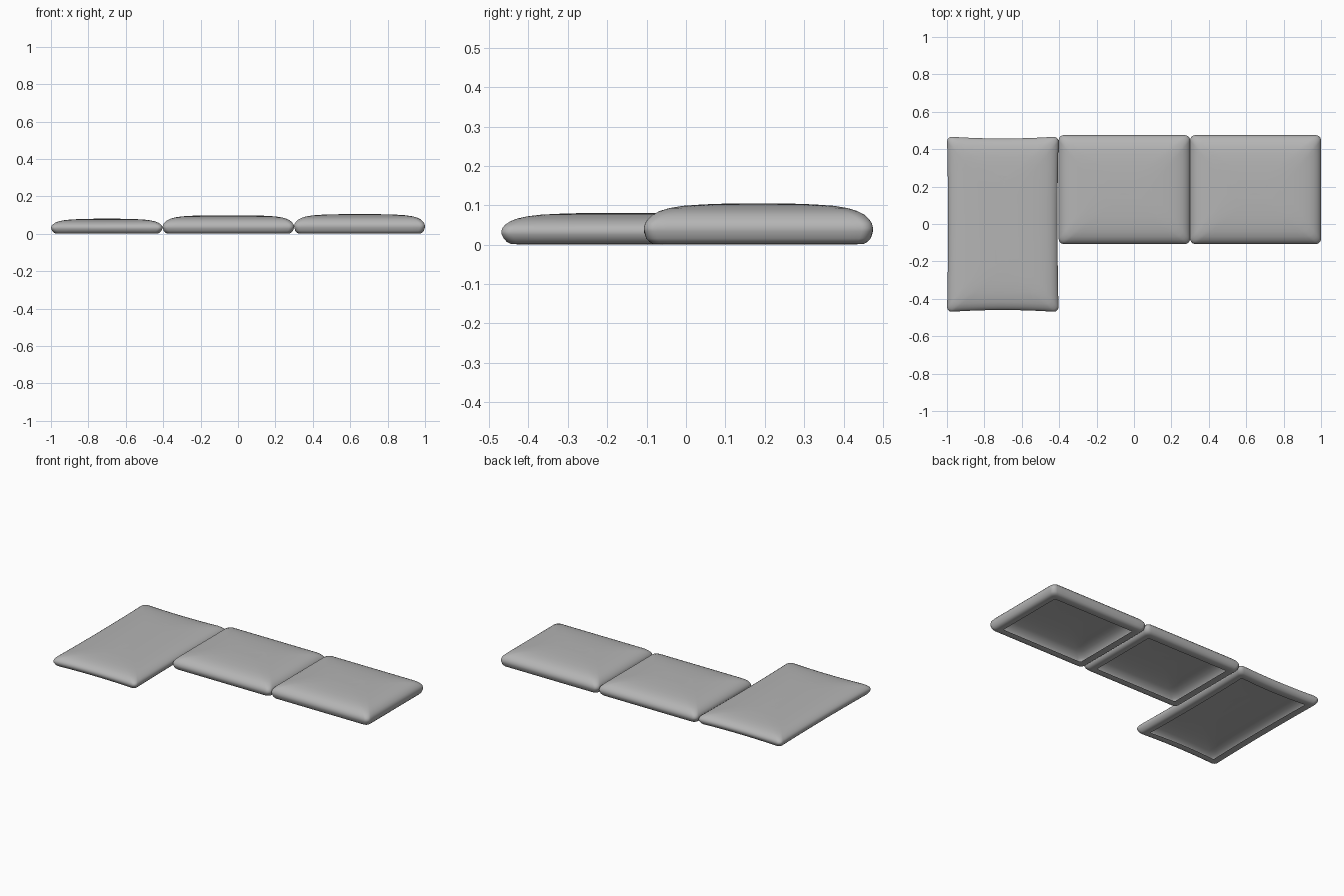
import bpy, bmesh, math

if "Cube" in bpy.data.objects:
    bpy.data.objects.remove(bpy.data.objects["Cube"])

SIDE_STEPS = 16
CORNER_STEPS = 6

# Dark grey fabric
fabric = bpy.data.materials.new("grey_fabric")
fabric.diffuse_color = (0.46, 0.46, 0.46, 1.0)
fabric.use_nodes = True
fabric.node_tree.nodes["Principled BSDF"].inputs["Base Color"].default_value = fabric.diffuse_color


def ring(a, b, r, pinch_x, pinch_y):
    """Rounded rectangle with evenly divided sides, edges optionally drawn inward."""
    pts = []
    corners = [(a - r, b - r, 0), (-a + r, b - r, 90), (-a + r, -b + r, 180), (a - r, -b + r, 270)]
    for k, (cx, cy, start) in enumerate(corners):
        for i in range(CORNER_STEPS + 1):
            t = math.radians(start + 90 * i / CORNER_STEPS)
            pts.append((cx + r * math.cos(t), cy + r * math.sin(t)))
        nx, ny, ns = corners[(k + 1) % 4]
        t = math.radians(start + 90)
        p = (cx + r * math.cos(t), cy + r * math.sin(t))
        q = (nx + r * math.cos(t), ny + r * math.sin(t))
        for i in range(1, SIDE_STEPS):
            f = i / SIDE_STEPS
            pts.append((p[0] + (q[0] - p[0]) * f, p[1] + (q[1] - p[1]) * f))
    return [(x * (1 - pinch_x / a * (1 - (y / b) ** 2)),
             y * (1 - pinch_y / b * (1 - (x / a) ** 2))) for x, y in pts]


def cushion(name, x0, x1, y0, y1, profile, pinch_x=0.0, pinch_y=0.0):
    """Loft rings along an (inset, height, corner radius) profile; the underside stays open inside its lip."""
    a, b = (x1 - x0) / 2, (y1 - y0) / 2
    cx, cy = (x0 + x1) / 2, (y0 + y1) / 2
    bm = bmesh.new()
    rings = []
    for d, z, r in profile:
        rings.append([bm.verts.new((cx + x, cy + y, z))
                      for x, y in ring(a - d, b - d, r, pinch_x, pinch_y)])
    n = len(rings[0])
    for low, high in zip(rings, rings[1:]):
        for j in range(n):
            k = (j + 1) % n
            bm.faces.new((low[j], low[k], high[k], high[j]))
    bm.faces.new(rings[-1])
    me = bpy.data.meshes.new(name)
    bm.to_mesh(me)
    bm.free()
    me.materials.append(fabric)
    ob = bpy.data.objects.new(name, me)
    bpy.context.collection.objects.link(ob)
    bpy.context.view_layer.objects.active = ob
    ob.select_set(True)
    bpy.ops.object.shade_smooth_by_angle(angle=math.radians(60))
    ob.select_set(False)


def pillow_profile(top, seam):
    """Underside lip, lower side, seam line, then the domed top."""
    lower = [(0.062, 0.004, 0.008), (0.04, 0.001, 0.014), (0.024, 0.002, 0.022),
             (0.014, 0.007, 0.026), (0.006, 0.016, 0.028), (0.001, seam - 0.008, 0.028)]
    rise = [(0.0, 0.0), (0.003, 0.2), (0.010, 0.36), (0.022, 0.54), (0.040, 0.69),
            (0.065, 0.81), (0.10, 0.90), (0.15, 0.955), (0.20, 0.985), (0.26, 1.0)]
    return lower + [(d, seam + (top - seam) * f, 0.028 + 0.2 * d) for d, f in rise]


# Long chaise cushion on the left, with slightly drawn-in ends
cushion("chaise_cushion", -1.0, -0.403, -0.471, 0.468, pillow_profile(0.081, 0.034),
        pinch_x=0.006, pinch_y=0.011)

# Two seat cushions
cushion("middle_seat_cushion", -0.403, 0.30, -0.107, 0.475, pillow_profile(0.099, 0.038))
cushion("right_seat_cushion", 0.30, 1.0, -0.107, 0.475, pillow_profile(0.105, 0.042))
